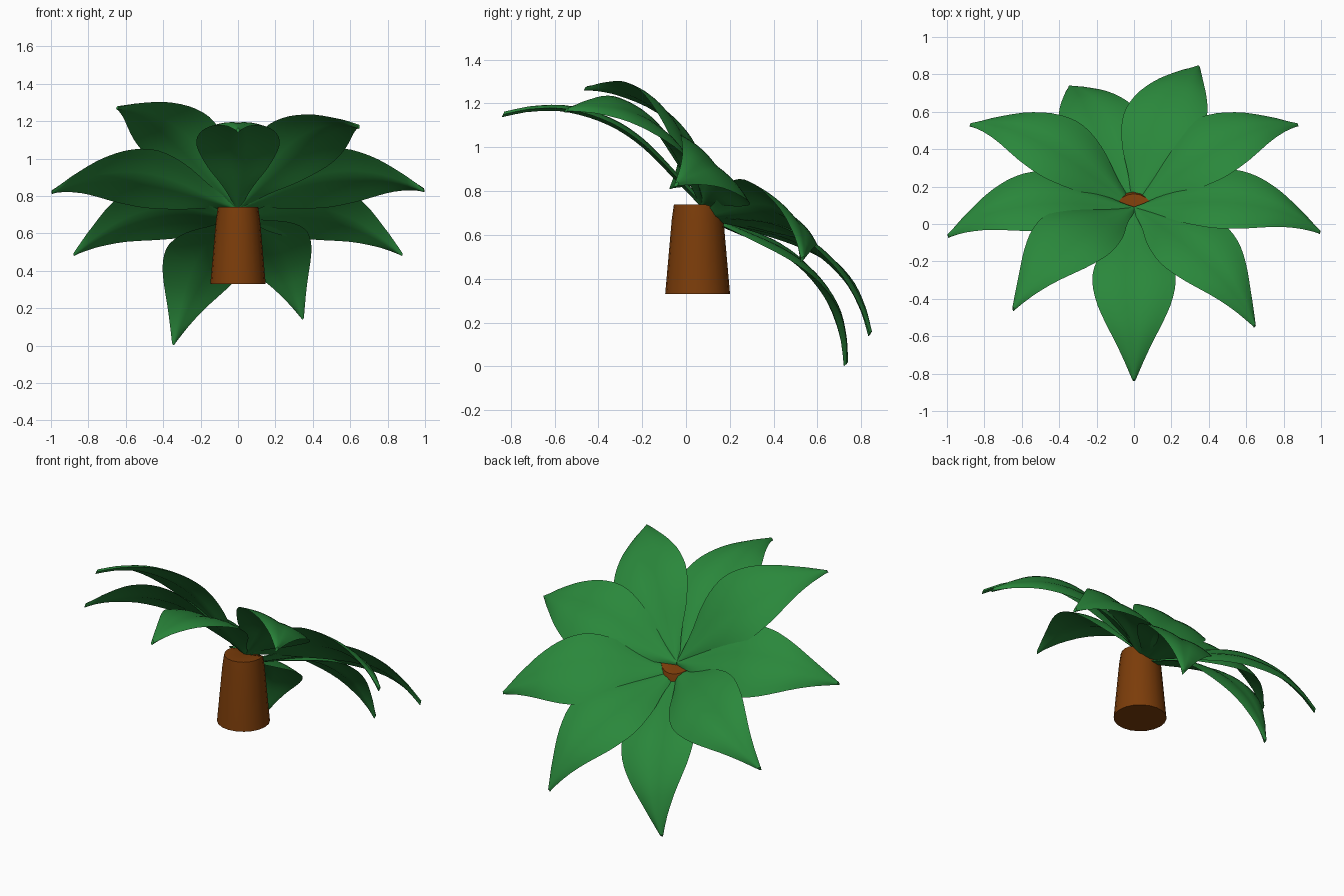
import bpy
import bmesh
import math
from mathutils import Vector

cube = bpy.data.objects.get("Cube")
if cube:
    bpy.data.objects.remove(cube, do_unlink=True)


def material(name, color):
    m = bpy.data.materials.new(name)
    m.use_nodes = True
    m.diffuse_color = color
    bsdf = m.node_tree.nodes["Principled BSDF"]
    bsdf.inputs["Base Color"].default_value = color
    bsdf.inputs["Roughness"].default_value = 0.8
    return m


leaf_green = material("leaf green", (0.023, 0.245, 0.044, 1))
bark_brown = material("bark brown", (0.2, 0.046, 0.003, 1))


def finish(name, bm, mat, angle):
    bmesh.ops.recalc_face_normals(bm, faces=bm.faces)
    mesh = bpy.data.meshes.new(name)
    bm.to_mesh(mesh)
    bm.free()
    mesh.materials.append(mat)
    ob = bpy.data.objects.new(name, mesh)
    bpy.context.collection.objects.link(ob)
    bpy.ops.object.select_all(action="DESELECT")
    ob.select_set(True)
    bpy.context.view_layer.objects.active = ob
    bpy.ops.object.shade_smooth_by_angle(angle=math.radians(angle))


def sample(points, t):
    """Smooth interpolation through (position, value) pairs."""
    i = max(k for k in range(len(points) - 1) if points[k][0] <= t)
    (a, fa), (b, fb) = points[i], points[i + 1]

    def slope(k):
        lo, hi = points[max(k - 1, 0)], points[min(k + 1, len(points) - 1)]
        return (hi[1] - lo[1]) / (hi[0] - lo[0])

    u, d = (t - a) / (b - a), b - a
    return ((2*u**3 - 3*u*u + 1) * fa + (u**3 - 2*u*u + u) * d * slope(i)
            + (3*u*u - 2*u**3) * fb + (u**3 - u*u) * d * slope(i + 1))


# Trunk stump: tapered, with the rear of the top rim worn down
CENTRE_Y = 0.053
bm = bmesh.new()
rings = []
SIDES = 20
for radius, z in ((0.148, 0.33), (0.118, 0.67), (0.108, 0.74)):
    ring = []
    for k in range(SIDES):
        a = math.tau * k / SIDES
        y = radius * math.sin(a)
        drop = 0.6 * max(0, y - 0.045) if z > 0.7 else 0
        ring.append(bm.verts.new((radius * math.cos(a), CENTRE_Y + y, z - drop)))
    rings.append(ring)
for low, high in zip(rings, rings[1:]):
    for k in range(SIDES):
        j = (k + 1) % SIDES
        bm.faces.new((low[k], low[j], high[j], high[k]))
bm.faces.new(rings[0])
hub = bm.verts.new((0, CENTRE_Y, 0.74))
for k in range(SIDES):
    bm.faces.new((rings[-1][k], rings[-1][(k + 1) % SIDES], hub))
finish("trunk", bm, bark_brown, 40)

# Leaf shape along its length: half width and arch above the chord
WIDTH = [(0, 0.012), (0.15, 0.082), (0.3, 0.172), (0.46, 0.222),
         (0.6, 0.206), (0.72, 0.158), (0.86, 0.082), (1, 0.008)]
ARCH = [(0, 0), (0.15, 0.06), (0.37, 0.142), (0.55, 0.168),
        (0.75, 0.141), (0.9, 0.072), (1, 0)]
FRONT_BASE = Vector((0, 0.08, 0.735))
BACK_BASE = Vector((0, 0.08, 0.685))
CROWN_AXIS = Vector((0, 0.7, 0.714))


def leaf(name, base, tip, rows=22, half=5):
    """Arched blade with a lens-shaped section and sharp edges."""
    chord = Vector(tip) - base
    along = chord.normalized()
    normal = (CROWN_AXIS - along * CROWN_AXIS.dot(along)).normalized()
    across = normal.cross(along)
    steps = [c / half for c in range(-half, half + 1)]
    outline = [(s, 1) for s in steps] + [(s, -1) for s in steps[-2:0:-1]]
    bm = bmesh.new()
    loops = []
    for r in range(rows + 1):
        t = r / rows
        w = sample(WIDTH, t)
        mid = base + chord * t + normal * sample(ARCH, t)
        loop = []
        for s, side in outline:
            lift = 0.045 * w * math.sin(math.pi * abs(s)) + side * 0.014 * (1 - s * s)
            loop.append(bm.verts.new(mid + across * (w * s) + normal * lift))
        loops.append(loop)
    for a, b in zip(loops, loops[1:]):
        for k in range(len(outline)):
            j = (k + 1) % len(outline)
            bm.faces.new((a[k], a[j], b[j], b[k]))
    bm.faces.new(loops[0])
    bm.faces.new(loops[-1])
    finish(name, bm, leaf_green, 50)


# Crown of nine leaves; the rear four start lower, inside the trunk
FRONT_TIPS = {
    "front_leaf": (0, -0.835, 1.15),
    "front_left_leaf": (0.645, -0.545, 1.17),
    "front_right_leaf": (-0.645, -0.455, 1.27),
    "side_left_leaf": (0.995, -0.045, 0.83),
    "side_right_leaf": (-0.995, -0.065, 0.82),
}
BACK_TIPS = {
    "rear_side_left_leaf": (0.875, 0.53, 0.49),
    "rear_side_right_leaf": (-0.875, 0.53, 0.49),
    "back_left_leaf": (0.345, 0.84, 0.15),
    "back_right_leaf": (-0.345, 0.73, 0.012),
}
for base_point, tips in ((FRONT_BASE, FRONT_TIPS), (BACK_BASE, BACK_TIPS)):
    for leaf_name, tip_point in tips.items():
        leaf(leaf_name, base_point, tip_point)
